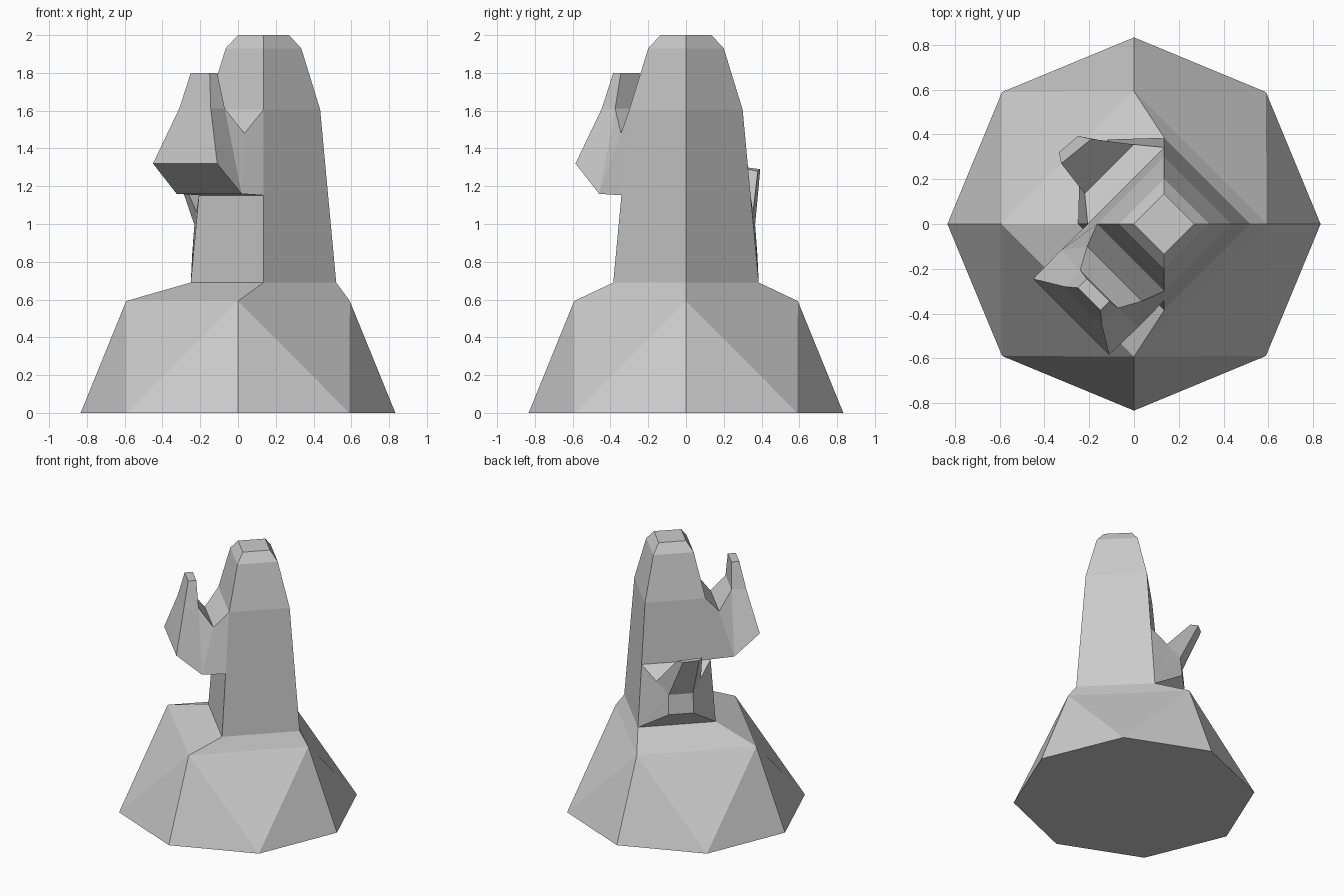
import bpy
from math import sin, cos, pi

if "Cube" in bpy.data.objects:
    bpy.data.objects.remove(bpy.data.objects["Cube"])

CX = 0.135  # trunk axis offset in x


def make(name, verts, faces):
    mesh = bpy.data.meshes.new(name)
    mesh.from_pydata(verts, [], faces)
    mesh.update()
    obj = bpy.data.objects.new(name, mesh)
    bpy.context.collection.objects.link(obj)
    # consistent outward normals
    bpy.context.view_layer.objects.active = obj
    obj.select_set(True)
    bpy.ops.object.mode_set(mode='EDIT')
    bpy.ops.mesh.select_all(action='SELECT')
    bpy.ops.mesh.normals_make_consistent(inside=False)
    bpy.ops.object.mode_set(mode='OBJECT')
    obj.select_set(False)
    return obj


def ring(n, r, z, cx=0.0):
    return [(cx + r * cos(2 * pi * i / n), r * sin(2 * pi * i / n), z) for i in range(n)]


# Mound: octagonal foot narrowing to a four-sided shoulder
verts = ring(8, 0.833, 0) + ring(4, 0.592, 0.592)
faces = [tuple(range(8))[::-1]]
for i in range(4):
    a, b, c, d = 2 * i, 2 * i + 1, (2 * i + 2) % 8, 8 + i
    e = 8 + (i + 1) % 4
    faces += [(a, b, d), (b, e, d), (b, c, e)]
make("mound", verts, faces)

# Trunk: four-sided tapering column, open where the arms grow out
profile = [(0.592, 0.592, 0), (0.385, 0.69, CX), (0.342, 1.152, CX),
           (0.30, 1.605, CX), (0.20, 1.93, CX), (0.135, 2.0, CX)]
verts = [v for r, z, cx in profile for v in ring(4, r, z, cx)]
faces = [(20, 21, 22, 23)]
openings = {(1, 1), (2, 2)}  # (level, side)
for k in range(len(profile) - 1):
    for i in range(4):
        if (k, i) not in openings:
            j = (i + 1) % 4
            faces.append((4 * k + i, 4 * k + j, 4 * k + 4 + j, 4 * k + 4 + i))
make("trunk", verts, faces)


def arm(name, pairs, sides):
    """Skin a strip through left/right point pairs and cap both sides."""
    verts = [p for pair in pairs for p in pair]
    faces = [(2 * i, 2 * i + 1, 2 * i + 3, 2 * i + 2) for i in range(len(pairs) - 1)]
    for s in sides:
        faces += [tuple(2 * i for i in s), tuple(2 * i + 1 for i in reversed(s))]
    make(name, verts, faces)


def pair(s, t, z, ysign):
    """Two points at reach s and half-width t along a diagonal of the trunk."""
    return [(CX - s + t, ysign * (s + t), z), (CX - s - t, ysign * (s - t), z)]


# Large upper arm, front left
outline = [(0.171, 0.171, 1.152), (0.288, 0.172, 1.16), (0.415, 0.17, 1.32),
           (0.3625, 0.083, 1.612), (0.335, 0.05, 1.8), (0.295, 0.05, 1.8),
           (0.29, 0.085, 1.612), (0.2225, 0.122, 1.48), (0.15, 0.15, 1.605)]
arm("upper_arm", [pair(s, t, z, -1) for s, t, z in outline],
    [(0, 1, 7, 8), (1, 6, 7), (1, 2, 3, 6), (3, 4, 5, 6)])

# Small lower arm, back left, with a tip leaning sideways
pairs = [pair(0.1925, 0.1925, 0.69, 1),
         pair(0.315, 0.062, 0.85, 1),
         pair(0.306, 0.06, 0.995, 1),
         [(-0.25, 0.393, 1.29), (-0.335, 0.32, 1.30)],
         [(-0.19, 0.38, 1.28), (-0.325, 0.27, 1.30)],
         pair(0.245, 0.11, 1.065, 1),
         pair(0.171, 0.171, 1.152, 1)]
arm("lower_arm", pairs, [(0, 1, 2), (0, 2, 5), (0, 5, 6), (2, 3, 4, 5)])
